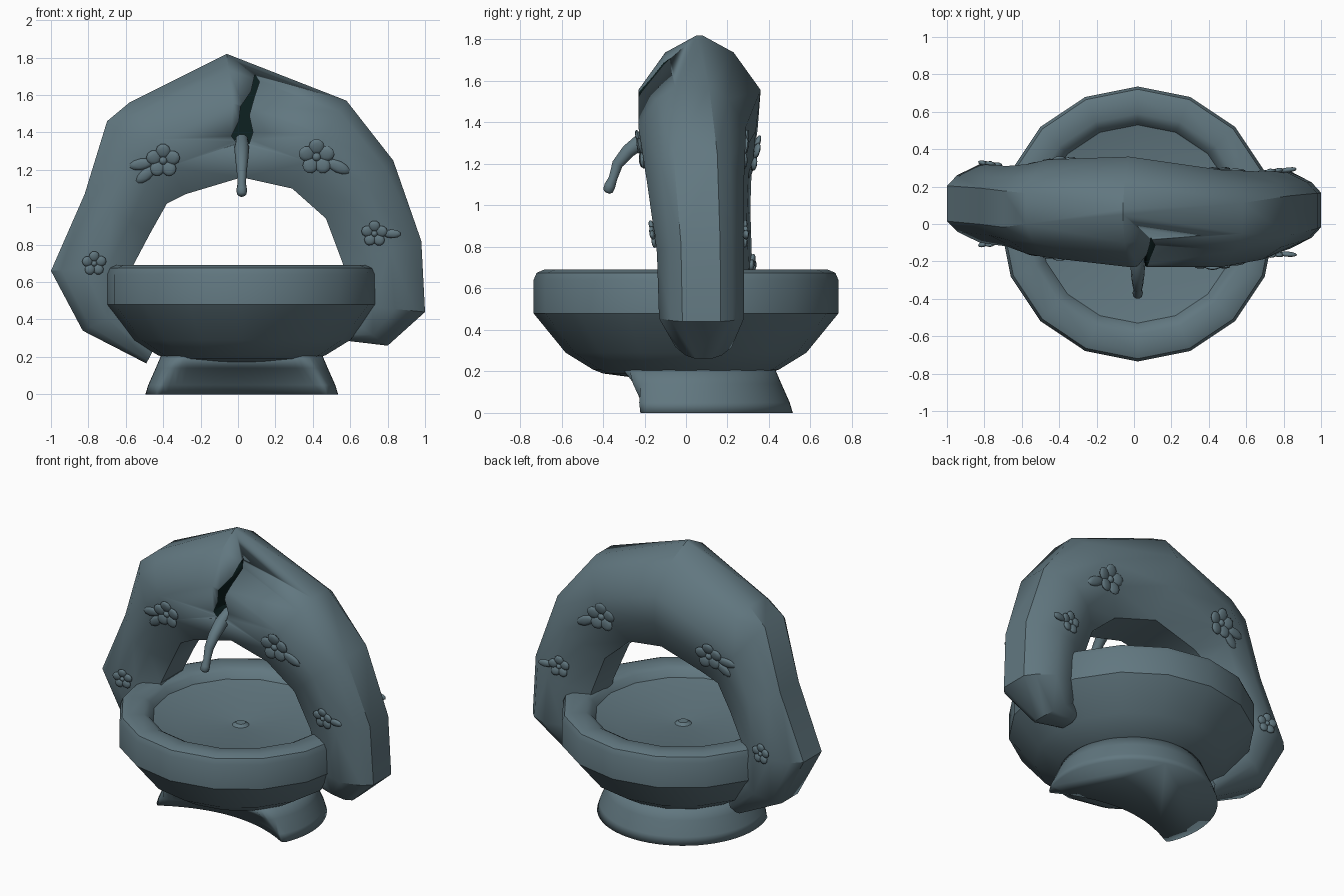
import bpy, bmesh, math
from mathutils import Vector, Matrix
from mathutils.bvhtree import BVHTree

if "Cube" in bpy.data.objects:
    bpy.data.objects.remove(bpy.data.objects["Cube"])


def material(name, rgb):
    m = bpy.data.materials.new(name)
    m.diffuse_color = (*rgb, 1)
    m.use_nodes = True
    m.node_tree.nodes["Principled BSDF"].inputs["Base Color"].default_value = m.diffuse_color
    return m


stone = material("grey teal stone", (0.12, 0.185, 0.215))
dark = material("dark crack", (0.004, 0.015, 0.015))


def finish(name, bm, mat=stone, angle=32):
    bmesh.ops.recalc_face_normals(bm, faces=bm.faces)
    me = bpy.data.meshes.new(name)
    bm.to_mesh(me)
    bm.free()
    me.materials.append(mat)
    ob = bpy.data.objects.new(name, me)
    bpy.context.collection.objects.link(ob)
    bpy.ops.object.select_all(action='DESELECT')
    bpy.context.view_layer.objects.active = ob
    ob.select_set(True)
    bpy.ops.object.shade_smooth_by_angle(angle=math.radians(angle))
    return ob


def loft(rings):
    """Skin a list of closed point rings and cap both ends."""
    bm = bmesh.new()
    vs = [[bm.verts.new(p) for p in r] for r in rings]
    n = len(vs[0])
    for a, b in zip(vs, vs[1:]):
        for i in range(n):
            j = (i + 1) % n
            bm.faces.new((a[i], a[j], b[j], b[i]))
    bm.faces.new(vs[0])
    bm.faces.new(vs[-1])
    return bm


def circle(r, z, n, cx=0.02):
    return [Vector((cx + r * math.sin(2 * math.pi * i / n),
                    r * math.cos(2 * math.pi * i / n), z)) for i in range(n)]


# Basin: faceted bowl with a flat rim and a shallow sunken inside
profile = [(0.25, 0.17), (0.40, 0.19), (0.45, 0.21), (0.58, 0.29), (0.735, 0.48),
           (0.735, 0.64), (0.72, 0.675), (0.685, 0.69), (0.59, 0.685), (0.555, 0.665),
           (0.53, 0.625), (0.40, 0.598), (0.05, 0.57), (0.03, 0.585)]
finish("basin", loft([circle(r, z, 16) for r, z in profile]), angle=33)

# Pedestal: round drum, its front undercut between two flared corners
rings = []
for r, z, front, hollow in [(0.515, 0.0, -0.22, .13), (0.50, 0.05, -0.23, .11),
                            (0.46, 0.14, -0.27, .05), (0.43, 0.21, -0.31, 0)]:
    ring = circle(r, z, 64)
    for p in ring:
        p.y = max(p.y, front + hollow * max(0, 1 - ((p.x - 0.02) / 0.45) ** 2))
    rings.append(ring)
finish("pedestal", loft(rings), angle=180)

# Arch: uneven rounded sections (outer x, z, inner x, z, front y, back y, ridge width)
sections = [
    (-0.49, 0.165, -0.42, 0.30, 0.00, 0.20, 1),
    (-0.83, 0.34, -0.50, 0.50, -0.08, 0.29, 1),
    (-1.00, 0.66, -0.56, 0.69, -0.10, 0.32, 1),
    (-0.82, 1.07, -0.47, 0.86, -0.12, 0.31, 1),
    (-0.70, 1.46, -0.38, 1.02, -0.16, 0.32, .9),
    (-0.58, 1.56, -0.28, 1.07, -0.18, 0.345, .7),
    (-0.06, 1.82, 0.02, 1.16, -0.23, 0.36, .1),
    (0.58, 1.57, 0.29, 1.10, -0.23, 0.29, .7),
    (0.83, 1.25, 0.47, 0.94, -0.19, 0.28, 1),
    (0.98, 0.82, 0.56, 0.70, -0.14, 0.28, 1),
    (1.00, 0.44, 0.60, 0.48, -0.13, 0.28, 1),
    (0.80, 0.26, 0.60, 0.40, -0.05, 0.22, .6),
    (0.59, 0.285, 0.57, 0.38, 0.0, 0.17, 1)]
half = [(1, .45), (.75, .72), (.2, 1), (-.4, .92), (-1, .55)]
outline = half + [(u, -v) for u, v in reversed(half)]
rings = []
for ox, oz, ix, iz, yf, yb, ridge in sections:
    o, i = Vector((ox, 0, oz)), Vector((ix, 0, iz))
    c, d = (o + i) / 2, (o - i) / 2
    ring = []
    for u, v in outline:
        if u == 1:
            v *= ridge
        elif u == .75:
            v *= .75 + .25 * ridge
        ring.append(c + d * u + Vector((0, (yf + yb) / 2 + v * (yb - yf) / 2, 0)))
    rings.append(ring)
bm = loft(rings)
bmesh.ops.recalc_face_normals(bm, faces=bm.faces)
bmesh.ops.triangulate(bm, faces=bm.faces)
tree = BVHTree.FromBMesh(bm)
arch = finish("arch", bm, angle=36)

# Crack: jagged wedge cut into the front of the arch
jag = [(.09, 1.71), (.115, 1.67), (.085, 1.58), (.06, 1.49), (.08, 1.40), (.06, 1.34),
       (-.005, 1.34), (-.035, 1.38), (.005, 1.46), (.015, 1.54), (.07, 1.62)]
cutter = finish("crack_cutter", loft([[Vector((x, y, z)) for x, z in jag]
                                      for y in (-0.4, 0.02)]), dark)
cutter.hide_render = True
mod = arch.modifiers.new("crack", 'BOOLEAN')
mod.operation = 'DIFFERENCE'
mod.solver = 'EXACT'
mod.material_mode = 'TRANSFER'
mod.object = cutter
bpy.context.view_layer.objects.active = arch
bpy.ops.object.modifier_apply(modifier=mod.name)
bpy.data.objects.remove(cutter)

# Spout: curved tapering tube with a rounded tip
path = [(-0.12, 1.36, .035), (-0.21, 1.315, .04), (-0.28, 1.26, .035), (-0.33, 1.20, .028),
        (-0.352, 1.13, .022), (-0.367, 1.095, .028), (-0.376, 1.07, .026), (-0.38, 1.06, .012)]
rings = []
for k, (y, z, r) in enumerate(path):
    a, b = path[max(k - 1, 0)], path[min(k + 1, len(path) - 1)]
    t = Vector((0, b[0] - a[0], b[1] - a[1])).normalized()
    s = t.cross(Vector((1, 0, 0)))
    rings.append([Vector((0.02, y, z)) + r * (Vector((math.cos(q), 0, 0)) + s * math.sin(q))
                  for q in [2 * math.pi * i / 10 for i in range(10)]])
finish("spout", loft(rings), angle=60)


# Carved flowers with leaves, laid on the front and back of the arch
def blob(bm, mat, size):
    bmesh.ops.create_icosphere(bm, subdivisions=2, radius=1,
                               matrix=mat @ Matrix.Diagonal((*size, 1)))


# x, z, flower radius, leaf directions in degrees
flowers = [(-0.40, 1.25, 0.09, (190, 220)), (0.42, 1.27, 0.095, (-25,)),
           (0.73, 0.86, 0.07, (0,)), (-0.77, 0.70, 0.065, ())]
for side in (-1, 1):
    for k, (x, z, r, leaves) in enumerate(flowers):
        hit, nrm, _, _ = tree.ray_cast(Vector((x, side * 2, z)), Vector((0, -side, 0)))
        if hit is None:
            continue
        right = Vector((1, 0, 0))
        right = (right - nrm * right.dot(nrm)).normalized()
        up = nrm.cross(right)
        up = up if up.z > 0 else -up
        base = Matrix((right, up, nrm)).transposed().to_4x4()
        base.translation = hit + nrm * 0.004
        bm = bmesh.new()
        for p in range(5):
            turn = Matrix.Rotation(math.radians(72 * p + 18), 4, 'Z')
            tilt = Matrix.Rotation(-0.15, 4, 'Y')
            blob(bm, base @ turn @ Matrix.Translation((r * .58, 0, 0.002)) @ tilt,
                 (r * .46, r * .44, 0.014))
        blob(bm, base, (r * .25, r * .25, 0.02))
        for a in leaves:
            turn = Matrix.Rotation(math.radians(a), 4, 'Z')
            blob(bm, base @ turn @ Matrix.Translation((r * 1.35, 0, 0)),
                 (r * .7, r * .34, 0.014))
        finish(f"flower_{'front' if side < 0 else 'back'}_{k + 1}", bm, angle=50)
